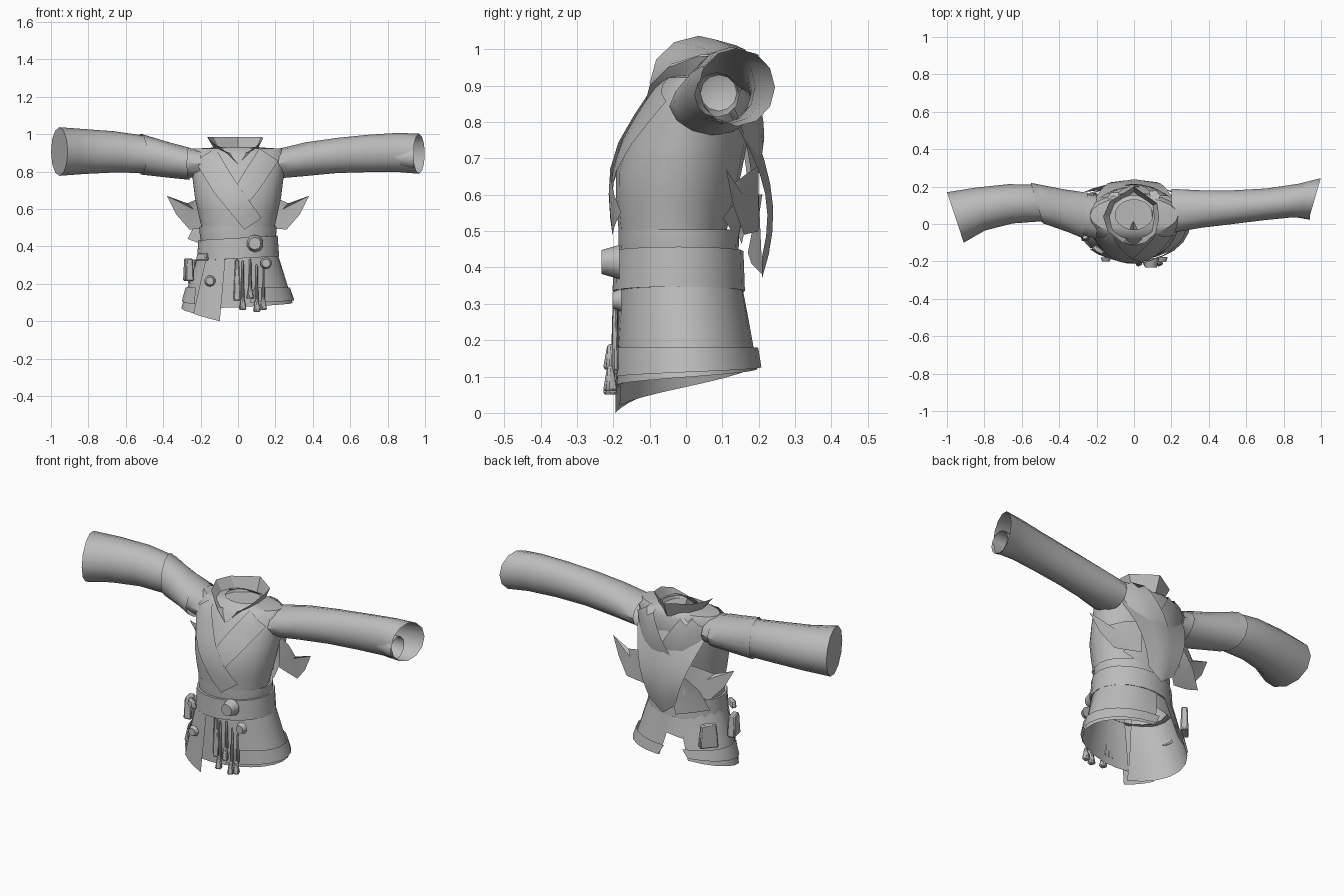
import bpy, bmesh
from math import sin, cos, pi, sqrt, radians
from mathutils import Vector, Matrix

if "Cube" in bpy.data.objects:
    bpy.data.objects.remove(bpy.data.objects["Cube"])

cloth = bpy.data.materials.new("grey cloth")
cloth.use_nodes = True
GREY = (0.5, 0.5, 0.5, 1)
cloth.diffuse_color = GREY
cloth.node_tree.nodes["Principled BSDF"].inputs["Base Color"].default_value = GREY


def finish(name, bm, angle=40):
    me = bpy.data.meshes.new(name)
    bm.to_mesh(me)
    bm.free()
    ob = bpy.data.objects.new(name, me)
    bpy.context.collection.objects.link(ob)
    me.materials.append(cloth)
    bpy.ops.object.select_all(action="DESELECT")
    ob.select_set(True)
    bpy.context.view_layer.objects.active = ob
    bpy.ops.object.shade_smooth_by_angle(angle=radians(angle))
    return ob


def sheet(name, f, nu, nv, angle=40):
    """Open grid surface from f(u, v) with u and v in 0..1."""
    bm = bmesh.new()
    g = [[bm.verts.new(f(i / nu, j / nv)) for i in range(nu + 1)] for j in range(nv + 1)]
    for j in range(nv):
        for i in range(nu):
            bm.faces.new((g[j][i], g[j][i + 1], g[j + 1][i + 1], g[j + 1][i]))
    bmesh.ops.remove_doubles(bm, verts=bm.verts, dist=0.0005)
    return finish(name, bm, angle)


def sample(rows, t):
    """Linear blend of table rows at t in 0..1."""
    s = t * (len(rows) - 1)
    k = min(int(s), len(rows) - 2)
    return [a + (b - a) * (s - k) for a, b in zip(rows[k], rows[k + 1])]


def patch(name, points):
    """Flat-shaded fan around the middle of an outline."""
    bm = bmesh.new()
    vs = [bm.verts.new(p) for p in points]
    mid = bm.verts.new(sum((v.co for v in vs), Vector()) / len(vs))
    for a, b in zip(vs, vs[1:] + vs[:1]):
        bm.faces.new((a, b, mid))
    return finish(name, bm, 20)


def block(name, loc, size, turn=0, taper=0.8):
    bm = bmesh.new()
    bmesh.ops.create_cube(bm, size=1)
    for v in bm.verts:
        if v.co.z > 0:
            v.co.xy *= taper
    bmesh.ops.transform(bm, verts=bm.verts, matrix=Matrix.LocRotScale(
        Vector(loc), Matrix.Rotation(turn, 3, "Z"), Vector(size)))
    bmesh.ops.bevel(bm, geom=bm.edges[:], offset=0.006, segments=1, affect="EDGES")
    return finish(name, bm)


def disc(name, loc, radius, depth, sides=10):
    bm = bmesh.new()
    bmesh.ops.create_cone(bm, cap_ends=True, segments=sides, radius1=radius,
                          radius2=radius * 0.7, depth=depth,
                          matrix=Matrix.Translation(loc) @ Matrix.Rotation(pi / 2, 4, "X"))
    return finish(name, bm)


# Torso: z, half width, half depth, centre y
BODY = [(.42, .19, .145, -.035), (.5, .195, .148, -.037), (.58, .213, .163, -.03),
        (.66, .23, .172, -.02), (.74, .24, .168, .0), (.82, .25, .148, .022),
        (.89, .262, .125, .04), (.922, .235, .1, .045), (.93, .1, .08, .05)]


def body(z):
    for a, b in zip(BODY, BODY[1:]):
        if z <= b[0]:
            t = max(0, (z - a[0]) / (b[0] - a[0]))
            return [p + (q - p) * t for p, q in zip(a, b)]
    return list(BODY[-1])


def torso(u, v):
    z, rx, ry, cy = sample(BODY, v)
    a = 2 * pi * u
    return (rx * cos(a), cy + ry * sin(a), z)


def on_body(x, z, side, off):
    """Point over the torso front (-1) or back (+1)."""
    _, rx, ry, cy = body(z)
    return (x, cy + side * (ry * sqrt(max(0, 1 - (x / rx) ** 2)) + off), z)


sheet("tunic_body", torso, 20, 8)


# Crossing lapels and back bands
def band(name, path, side, off, flare=0):
    def f(u, v):
        x, z, w = sample(path, v)
        x0, z0, _ = path[0]
        x1, z1, _ = path[-1]
        d = Vector((z1 - z0, x0 - x1)).normalized() * w * (u - .5)
        return on_body(x + d.x, z + d.y, side, off + flare * sin(pi * v * .65))
    sheet(name, f, 3, 9)


band("lapel_over", [(-.175, .89, .13), (-.08, .73, .13), (.08, .52, .11)], -1, .02)
band("lapel_under", [(.165, .89, .12), (.08, .76, .12), (0, .64, .1)], -1, .012)
band("back_band_left", [(.16, .9, .14), (.07, .74, .16), (-.1, .5, .13)], 1, .02, .03)
band("back_band_right", [(-.16, .9, .14), (-.07, .74, .16), (.1, .5, .13)], 1, .012, .025)


# Loose cloth mantle and tails behind the torso
def drape(u, v):
    edge = abs(2 * u - 1)
    return ((u - .5) * (.44 - .28 * v), .165 + .075 * sin(pi * v * .8) - .05 * edge * (1 - v),
            .83 - .46 * v + .06 * edge * v)


sheet("back_mantle", drape, 6, 7, 25)
for s, label in ((1, "left"), (-1, "right")):
    patch("side_spike_" + label, [(s * .12, .2, .68), (s * .2, .17, .66), (s * .27, .13, .63),
                                  (s * .38, .11, .67), (s * .33, .13, .57), (s * .26, .16, .49),
                                  (s * .12, .2, .5)])
patch("hanging_tail_right", [(-.04, .2, .6), (-.15, .21, .6), (-.22, .19, .54),
                             (-.27, .17, .44), (-.19, .18, .41), (-.08, .21, .38)])

# Collar: rim runs around from the low front notch to the high back
RIM = [(0, -.115, .84), (.06, -.1, .9), (.115, -.05, .95), (.135, .03, .98), (.125, .11, .985),
       (0, .2, .985), (-.13, .12, .985), (-.165, .04, .985), (-.14, -.04, .96),
       (-.06, -.1, .9), (0, -.115, .84)]


def collar(u, v):
    rim = Vector(sample(RIM, u))
    base = Vector((rim.x * .7, .04 + (rim.y - .04) * .8, min(.9, rim.z)))
    return base.lerp(rim, v)


sheet("collar", collar, 10, 2, 20)
patch("neck_lining", [collar(i / 10, .1) for i in range(10)])


# Sleeves: x, y, z, half depth, half height, end slant
def sleeve(name, rows, steps):
    def f(u, v):
        x, y, z, ry, rz, k = sample(rows, v)
        a = 2 * pi * u
        return (x + k * ry * cos(a), y + ry * cos(a), z + rz * sin(a))
    return sheet(name, f, 12, steps)


RIGHT = [(-.2, .035, .84, .115, .075, 0), (-.36, .07, .86, .105, .085, 0),
         (-.5, .112, .892, .098, .1, 0), (-.66, .108, .905, .105, .11, -.1),
         (-.82, .08, .907, .115, .12, -.2), (-.955, .035, .907, .135, .13, -.33)]
LEFT = [(.2, .07, .84, .118, .078, 0), (.36, .08, .866, .1, .09, 0),
        (.53, .09, .886, .09, .094, 0), (.7, .105, .897, .085, .1, .1),
        (.86, .125, .902, .09, .105, .2), (.968, .14, .895, .105, .107, .29)]
sleeve("right_sleeve", RIGHT, 10)
sleeve("left_sleeve", LEFT, 10)
sleeve("right_sleeve_cap", [RIGHT[-1], (-.955, .035, .907, .0001, .0001, 0)], 1)
sleeve("left_inner_cuff", [(.82, .09, .88, .0001, .0001, 0), (.84, .09, .88, .05, .05, 0),
                           (.94, .085, .875, .062, .062, 0)], 2)
sleeve("right_upper_sleeve", [(-.26, .045, .842, .122, .086, .1), (-.36, .07, .86, .115, .094, -.1),
                              (-.52, .112, .893, .108, .109, -.3)], 4)


# Waist sash and belt
def hoop(name, rows, tilt=0):
    def f(u, v):
        z, rx, ry, cy = sample(rows, v)
        a = 2 * pi * u
        return (rx * cos(a), cy + ry * sin(a), z + tilt * cos(a))
    sheet(name, f, 20, len(rows) - 1, 30)


hoop("waist_sash", [(.43, .2, .163, -.02), (.47, .205, .166, -.02),
                    (.505, .205, .166, -.02), (.5, .19, .153, -.02)])
hoop("belt", [(.335, .19, .16, -.02), (.335, .22, .182, -.02),
              (.445, .212, .178, -.02), (.445, .185, .155, -.02)], .012)


# Skirt panels between two angles, with a bottom height for each end
def skirt(name, a0, a1, b0, b1, off=0, top=.36, shift=0):
    def f(u, v):
        a = radians(a0 + (a1 - a0) * u + shift * (1 - v))
        z = top + (b0 + (b1 - b0) * u - top) * v
        t = (.36 - z) / .26
        rx, ry = .213 + .08 * t + off, .168 + .028 * t + off
        return (rx * cos(a), .02 * t - .015 + ry * sin(a), z)
    sheet(name, f, max(3, int(abs(a1 - a0) / 15)), 4)


skirt("skirt_left", -112, 84, .07, .12, shift=12)
skirt("skirt_front_filler", -112, -85, .08, .07, -.004)
skirt("skirt_left_hem", -78, 84, .1, .125, .012, .18, 6)
skirt("skirt_right", 118, 250, .12, .02, .002, shift=-12)
skirt("skirt_front_flap", 222, 253, .04, .0, .01)
skirt("skirt_right_hem", 118, 222, .135, .09, .012, .18, -6)
skirt("skirt_back_flap", 78, 122, .25, .22, -.004)

# Buckle, pouches and hanging trinkets
disc("buckle", (.09, -.208, .415), .047, .05)
disc("skirt_medallion", (-.15, -.19, .215), .03, .02)
disc("belt_ring", (.15, -.19, .31), .032, .025)
for name, loc, size, turn in (
        ("side_pouch", (-.265, -.05, .275), (.045, .08, .12), .2),
        ("back_pouch", (-.225, .12, .265), (.04, .1, .13), -.7),
        ("belt_loop", (-.19, -.14, .345), (.07, .03, .04), -.6)):
    block(name, loc, size, turn)
for i, (x, top, low) in enumerate(((.025, .32, .06), (.065, .33, .12), (.1, .3, .05), (.135, .28, .06))):
    block("tassel_cord_%d" % i, (x, -.195, (top + low) / 2 + .03), (.018, .02, top - low - .05), .2, .6)
    block("tassel_end_%d" % i, (x, -.208, low + .035), (.035, .035, .07), .4, .45)
block("hanging_strip", (-.005, -.19, .22), (.04, .012, .22), 0, .5)
